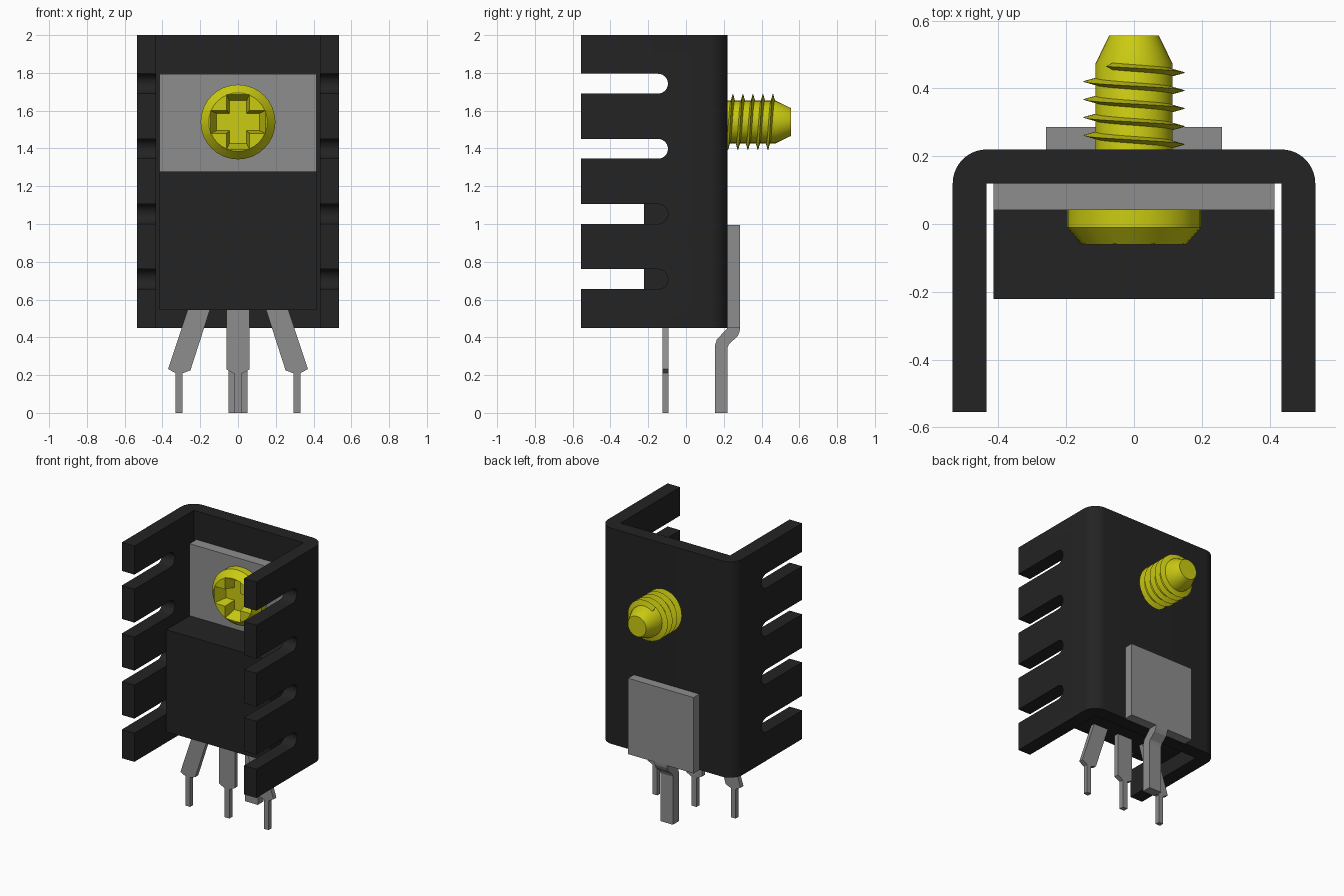
import bpy, bmesh, math

if "Cube" in bpy.data.objects:
    bpy.data.objects.remove(bpy.data.objects["Cube"], do_unlink=True)


def material(name, rgb):
    m = bpy.data.materials.new(name)
    m.use_nodes = True
    m.diffuse_color = (*rgb, 1)
    bsdf = next(n for n in m.node_tree.nodes if n.type == 'BSDF_PRINCIPLED')
    bsdf.inputs["Base Color"].default_value = (*rgb, 1)
    return m


BLACK = material("black", (0.0168, 0.0168, 0.0168))
GREY = material("metal grey", (0.27, 0.27, 0.27))
YELLOW = material("brass yellow", (0.60, 0.60, 0.006))


def finish(name, bm, mat, smooth=False):
    bmesh.ops.recalc_face_normals(bm, faces=bm.faces)
    me = bpy.data.meshes.new(name)
    bm.to_mesh(me)
    bm.free()
    ob = bpy.data.objects.new(name, me)
    bpy.context.collection.objects.link(ob)
    if mat:
        me.materials.append(mat)
    if smooth:
        smooth_shade(ob)
    return ob


def activate(ob):
    bpy.ops.object.select_all(action='DESELECT')
    ob.select_set(True)
    bpy.context.view_layer.objects.active = ob


def smooth_shade(ob):
    activate(ob)
    bpy.ops.object.shade_smooth_by_angle(angle=math.radians(30))


PLACE = {'x': lambda a, b, t: (t, a, b),
         'y': lambda a, b, t: (a, t, b),
         'z': lambda a, b, t: (a, b, t)}


def add_prism(bm, pts, axis, lo, hi, pts_hi=None):
    """Closed prism of a 2D outline along an axis, optionally tapering."""
    put = PLACE[axis]
    a = [bm.verts.new(put(*p, lo)) for p in pts]
    b = [bm.verts.new(put(*p, hi)) for p in (pts_hi or pts)]
    bm.faces.new(a)
    bm.faces.new(b)
    n = len(a)
    for i in range(n):
        j = (i + 1) % n
        bm.faces.new((a[i], a[j], b[j], b[i]))


def prism(name, pts, axis, lo, hi, mat, pts_hi=None):
    bm = bmesh.new()
    add_prism(bm, pts, axis, lo, hi, pts_hi)
    return finish(name, bm, mat)


def rect(a0, a1, b0, b1):
    return [(a0, b0), (a1, b0), (a1, b1), (a0, b1)]


def arc(cx, cy, r, start, end, n=10):
    return [(cx + r * math.cos(math.radians(start + (end - start) * i / n)),
             cy + r * math.sin(math.radians(start + (end - start) * i / n)))
            for i in range(n + 1)]


def cut(ob, cutter):
    cutter.hide_render = True
    mod = ob.modifiers.new("cut", 'BOOLEAN')
    mod.operation = 'DIFFERENCE'
    mod.solver = 'EXACT'
    mod.object = cutter
    activate(ob)
    bpy.ops.object.modifier_apply(modifier=mod.name)
    bpy.data.objects.remove(cutter, do_unlink=True)


# Heat sink: U-shaped channel with rounded back corners
W, T, FRONT, BACK, R = 0.535, 0.10, -0.555, 0.22, 0.10
channel = ([(W, FRONT)] + arc(W - R, BACK - R, R, 0, 90)
           + arc(-W + R, BACK - R, R, 90, 180)
           + [(-W, FRONT), (-W + T, FRONT), (-W + T, BACK - T),
              (W - T, BACK - T), (W - T, FRONT)])
heat_sink = prism("heat_sink", channel, 'z', 0.45, 2.0, BLACK)

# Round-ended slots that split both side walls into fins
bm = bmesh.new()
for z in (0.708, 1.053, 1.398, 1.743):
    r = 0.0525
    slot = [(-0.7, z - r)] + arc(-0.0955 - r, z, r, -90, 90, 14) + [(-0.7, z + r)]
    add_prism(bm, slot, 'x', -0.7, 0.7)
cut(heat_sink, finish("slot_cutter", bm, None))
smooth_shade(heat_sink)

# Transistor: plastic body on a metal mounting tab
prism("transistor_body", rect(-0.415, 0.415, 0.545, 1.278), 'y', -0.222, 0.042, BLACK)
prism("transistor_tab", rect(-0.415, 0.415, 0.545, 1.795), 'y', 0.042, 0.12, GREY)

# Transistor leads: a straight middle one and two splayed outer ones
middle = [(-0.062, 0.56), (0.062, 0.56), (0.062, 0.23), (0.019, 0.207),
          (0.019, 0), (-0.019, 0), (-0.019, 0.207), (-0.062, 0.23)]
prism("middle_lead", middle, 'y', -0.125, -0.092, GREY)
outer = [(0.147, 0.55), (0.265, 0.55), (0.37, 0.232), (0.33, 0.21),
         (0.33, 0), (0.293, 0), (0.293, 0.21), (0.252, 0.225)]
for side, s in (("left", 1), ("right", -1)):
    prism(side + "_lead", [(s * x, z) for x, z in outer], 'y', -0.125, -0.092, GREY)

# Solder plate on the back with its bent foot
prism("solder_plate", rect(-0.26, 0.26, 0.45, 0.995), 'y', 0.22, 0.286, GREY)
foot = [(0.22, 0.45), (0.286, 0.45), (0.284, 0.43), (0.273, 0.405), (0.228, 0.365),
        (0.22, 0.345), (0.22, 0), (0.153, 0), (0.153, 0.355), (0.163, 0.388)]
prism("solder_foot", foot, 'x', -0.05, 0.05, GREY)

# Screw: turned solid along y
AXIS_Z, SEG = 1.54, 32
rings = [(0.155, -0.06), (0.198, -0.01), (0.198, 0.042), (0.113, 0.042),
         (0.113, 0.475), (0.073, 0.557)]
bm = bmesh.new()
loops = [[bm.verts.new((r * math.cos(math.tau * i / SEG), y,
                        AXIS_Z + r * math.sin(math.tau * i / SEG)))
          for i in range(SEG)] for r, y in rings]
for a, b in zip(loops, loops[1:]):
    for i in range(SEG):
        j = (i + 1) % SEG
        bm.faces.new((a[i], a[j], b[j], b[i]))
bm.faces.new(loops[0])
bm.faces.new(loops[-1])
screw = finish("screw", bm, YELLOW)


def cross(l, w):
    quarter = [(l, -w), (l, w), (w, w)]
    pts = []
    for k in range(4):
        c, s = round(math.cos(k * math.pi / 2)), round(math.sin(k * math.pi / 2))
        pts += [(x * c - z * s, AXIS_Z + x * s + z * c) for x, z in quarter]
    return pts


# Tapered cross recess in the screw head
cut(screw, prism("recess_cutter", cross(0.15, 0.062), 'y', -0.07, 0.025, None,
                 cross(0.113, 0.046)))
smooth_shade(screw)

# Screw thread: thin triangular ridge along a helix
PITCH, STEPS = 0.053, 32
bm = bmesh.new()
prev = None
for i in range(-STEPS, int(4.35 * STEPS) + 1):
    ang = math.tau * i / STEPS
    y = 0.235 + PITCH * i / STEPS
    ring = [bm.verts.new((r * math.cos(ang), y + dy, AXIS_Z + r * math.sin(ang)))
            for r, dy in ((0.106, -0.012), (0.15, 0), (0.106, 0.012))]
    if prev:
        for k in range(3):
            m = (k + 1) % 3
            bm.faces.new((prev[k], prev[m], ring[m], ring[k]))
    else:
        bm.faces.new(ring)
    prev = ring
bm.faces.new(prev)
finish("screw_thread", bm, YELLOW, smooth=True)
